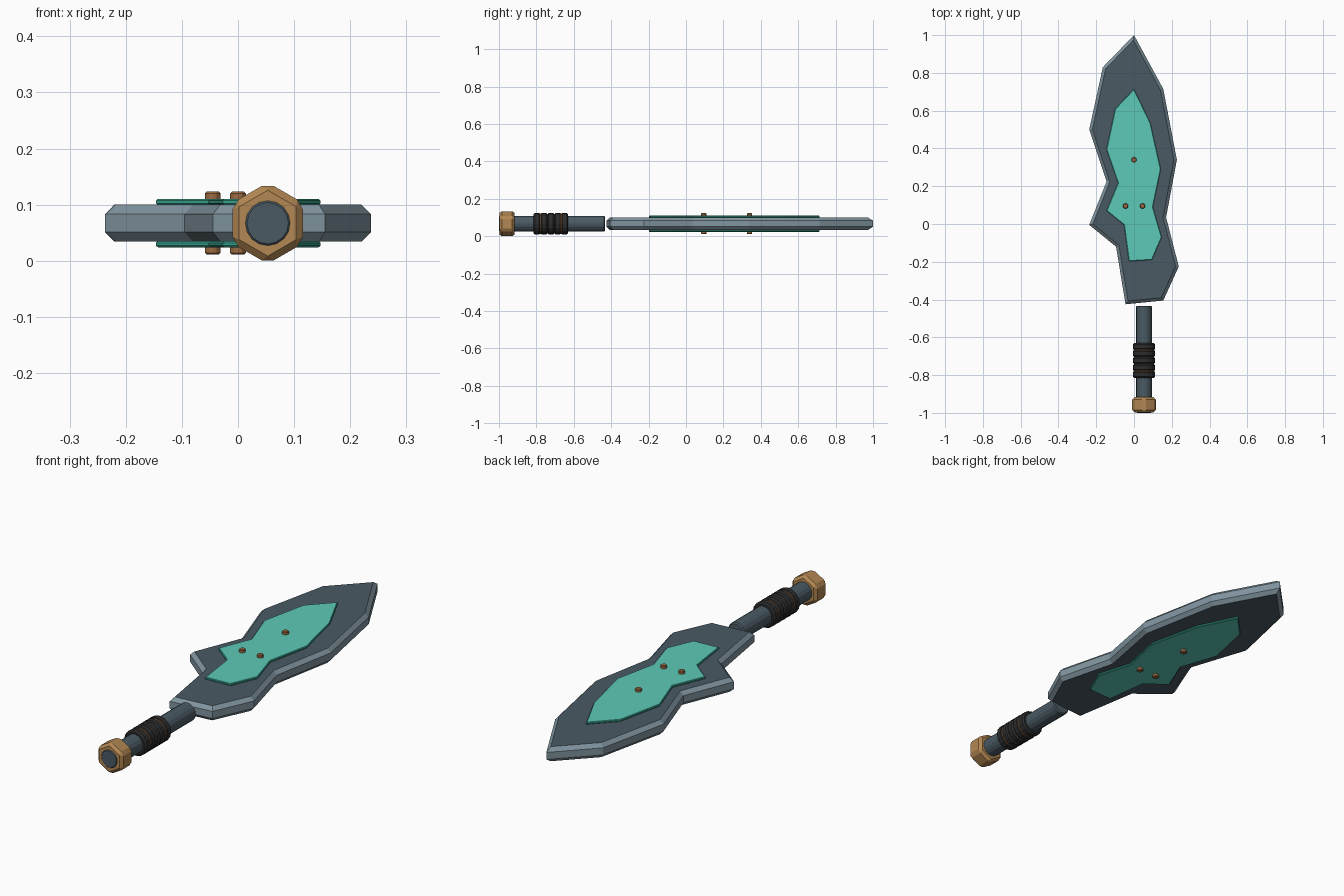
import bpy, bmesh, math
from mathutils import Matrix

cube = bpy.data.objects.get("Cube")
if cube:
    bpy.data.objects.remove(cube, do_unlink=True)


def material(name, hex_code):
    rgb = [int(hex_code[i:i + 2], 16) / 255 for i in (0, 2, 4)]
    lin = [c / 12.92 if c < 0.04 else ((c + 0.055) / 1.055) ** 2.4 for c in rgb]
    m = bpy.data.materials.new(name)
    m.use_nodes = True
    m.diffuse_color = (*lin, 1)
    m.node_tree.nodes["Principled BSDF"].inputs["Base Color"].default_value = (*lin, 1)
    return m


SLATE = material("dark slate", "4A5A63")
STEEL = material("light steel", "80949F")
TEAL = material("teal", "5CCAB8")
DEEP_TEAL = material("deep teal", "38A48F")
BRONZE = material("bronze", "B38753")
COPPER = material("copper", "9C6B42")
BLACK = material("black wrap", "2C2C2C")

MID = 0.067            # height of the centre plane
GRIP_X = 0.053         # handle axis


def make_object(name, bm, mats):
    bmesh.ops.recalc_face_normals(bm, faces=bm.faces)
    mesh = bpy.data.meshes.new(name)
    bm.to_mesh(mesh)
    bm.free()
    for m in mats:
        mesh.materials.append(m)
    ob = bpy.data.objects.new(name, mesh)
    bpy.context.collection.objects.link(ob)
    return ob


def slab(name, outline, z0, z1, chamfer, drop, face_mat, rim_mat):
    """Flat outline with a chamfered rim on both faces."""
    bm = bmesh.new()
    base = bm.faces.new([bm.verts.new((x, y, z0 + drop)) for x, y in outline])
    ext = bmesh.ops.extrude_face_region(bm, geom=[base], use_keep_orig=True)["geom"]
    top = next(g for g in ext if isinstance(g, bmesh.types.BMFace))
    for v in top.verts:
        v.co.z = z1 - drop
    bmesh.ops.recalc_face_normals(bm, faces=bm.faces)
    bmesh.ops.inset_individual(bm, faces=[top, base], thickness=chamfer,
                               use_even_offset=True)
    for face, z in ((top, z1), (base, z0)):
        for v in face.verts:
            v.co.z = z
    for f in bm.faces:
        f.material_index = 0 if f in (top, base) else 1
    return make_object(name, bm, [face_mat, rim_mat])


def rod(name, sides, radius, center, length, axis, mat, bevel, all_edges=False, turn=0.0):
    """Bevelled cylinder along y or z."""
    bm = bmesh.new()
    bmesh.ops.create_cone(bm, cap_ends=True, segments=sides, radius1=radius,
                          radius2=radius, depth=length)
    bm.normal_update()
    edges = [e for e in bm.edges
             if all_edges or abs(e.verts[0].co.z - e.verts[1].co.z) < 1e-5]
    bmesh.ops.bevel(bm, geom=edges, offset=bevel, segments=1, affect='EDGES',
                    offset_type='OFFSET')
    rot = Matrix.Rotation(turn, 4, 'Z')
    if axis == 'Y':
        rot = Matrix.Rotation(math.pi / 2, 4, 'X') @ rot
    bm.transform(Matrix.Translation(center) @ rot)
    return make_object(name, bm, [mat])


def grip_part(name, sides, radius, y0, y1, mat, bevel, **kw):
    return rod(name, sides, radius, (GRIP_X, (y0 + y1) / 2, MID), y1 - y0, 'Y',
               mat, bevel, **kw)


# Blade
blade_outline = [(0, 1), (.155, .715), (.227, .34), (.17, .035), (.237, -.225),
                 (.155, -.405), (-.045, -.425), (-.095, -.12), (-.237, -.005),
                 (-.145, .225), (-.237, .5), (-.165, .83)]
slab("blade", blade_outline, MID - .033, MID + .033, .016, .017, SLATE, STEEL)

# Inlay plates on both faces
plate_outline = [(0, .715), (.087, .535), (.142, .29), (.1, .09), (.147, -.07),
                 (.095, -.19), (-.027, -.197), (-.053, -.005), (-.146, .07),
                 (-.085, .217), (-.146, .395), (-.1, .61)]
slab("upper_plate", plate_outline, MID + .032, MID + .043, .003, .003, TEAL, DEEP_TEAL)
slab("lower_plate", plate_outline, MID - .043, MID - .032, .003, .003, TEAL, DEEP_TEAL)

# Rivets through the blade
for i, (x, y) in enumerate([(0, .34), (-.045, .095), (.045, .095)]):
    rod(f"rivet_{i + 1}", 12, .014, (x, y, MID), .112, 'Z', COPPER, .003)

# Handle and pommel nut
grip_part("handle", 16, .042, -1, -.433, SLATE, .005)
grip_part("pommel", 6, .0725, -.997, -.917, BRONZE, .012, all_edges=True, turn=0)
pommel = bpy.data.objects["pommel"]
if max(v.co.z for v in pommel.data.vertices) < MID + .0645:   # corner points up
    pommel.data.transform(Matrix.Translation((GRIP_X, 0, MID))
                          @ Matrix.Rotation(math.pi / 6, 4, 'Y')
                          @ Matrix.Translation((-GRIP_X, 0, -MID)))

# Grip wrap: stacked bands with thin copper rings at the outer joints
pitch = .037
for i in range(5):
    y = -.815 + i * pitch
    grip_part(f"wrap_band_{i + 1}", 16, .058, y, y + pitch, BLACK, .007)
for i, y in enumerate((-.815 + pitch, -.815 + 4 * pitch)):
    grip_part(f"wrap_ring_{i + 1}", 16, .0555, y - .003, y + .003, COPPER, .001)
